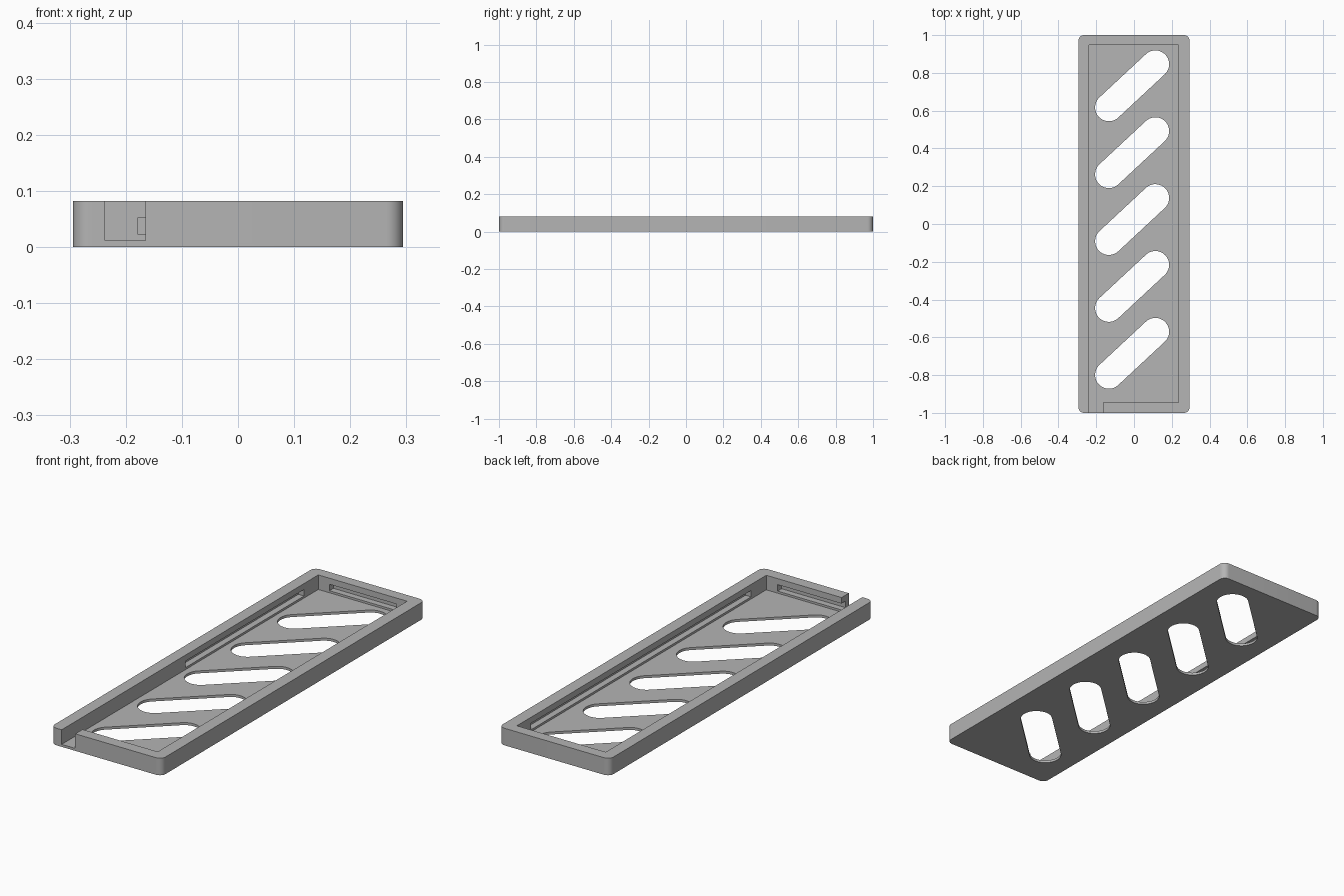
import bpy
import math

cube = bpy.data.objects.get("Cube")
if cube:
    bpy.data.objects.remove(cube, do_unlink=True)

# Main dimensions
HX, HY, HEIGHT, FLOOR = 0.294, 1.0, 0.082, 0.012
IN_L, IN_R, IN_F, IN_B = -0.237, 0.235, -0.945, 0.948
GAP = -0.165

grey = bpy.data.materials.new("plain grey")
grey.use_nodes = True
grey.diffuse_color = (0.46, 0.46, 0.46, 1)
grey.node_tree.nodes["Principled BSDF"].inputs["Base Color"].default_value = (0.46, 0.46, 0.46, 1)


def prism(name, outline, z0, z1):
    """Extrude a counter-clockwise outline from z0 to z1."""
    n = len(outline)
    verts = [(x, y, z) for z in (z0, z1) for x, y in outline]
    faces = [list(range(n))[::-1], list(range(n, 2 * n))]
    faces += [(i, (i + 1) % n, n + (i + 1) % n, n + i) for i in range(n)]
    mesh = bpy.data.meshes.new(name)
    mesh.from_pydata(verts, [], faces)
    mesh.materials.append(grey)
    obj = bpy.data.objects.new(name, mesh)
    bpy.context.collection.objects.link(obj)
    return obj


def box(name, x0, x1, y0, y1, z0, z1):
    return prism(name, [(x0, y0), (x1, y0), (x1, y1), (x0, y1)], z0, z1)


def arc(cx, cy, r, start, sweep, steps):
    angles = [start + sweep * i / steps for i in range(steps + 1)]
    return [(cx + r * math.cos(a), cy + r * math.sin(a)) for a in angles]


def cut(target, cutter):
    cutter.hide_render = True
    mod = target.modifiers.new("cut", 'BOOLEAN')
    mod.operation = 'DIFFERENCE'
    mod.solver = 'EXACT'
    mod.object = cutter
    bpy.context.view_layer.objects.active = target
    bpy.ops.object.modifier_apply(modifier=mod.name)
    bpy.data.objects.remove(cutter, do_unlink=True)


# Tray body with rounded vertical corners
R = 0.03
outline = []
for k, (sx, sy) in enumerate([(1, 1), (-1, 1), (-1, -1), (1, -1)]):
    outline += arc(sx * (HX - R), sy * (HY - R), R, k * math.pi / 2, math.pi / 2, 10)
tray = prism("tray", outline, 0, HEIGHT)

# Cavity, with a channel that opens through the front wall on one side
cut(tray, prism("cavity_cutter", [
    (IN_L, -1.1), (GAP, -1.1), (GAP, IN_F), (IN_R, IN_F), (IN_R, IN_B), (IN_L, IN_B)],
    FLOOR, HEIGHT + 0.1))

# Slanted round-ended slots through the floor
SLOT_R = 0.073
ax, ay, bx, by = -0.133, 0.617, 0.113, 0.846
lean = math.atan2(by - ay, bx - ax)
for i in range(5):
    dy = -0.354 * i
    slot = arc(bx, by + dy, SLOT_R, lean - math.pi / 2, math.pi, 20)
    slot += arc(ax, ay + dy, SLOT_R, lean + math.pi / 2, math.pi, 20)
    cut(tray, prism("slot_cutter", slot, -0.05, 0.04))

# Retaining grooves in the four inner walls
G0, G1, DEPTH, OVER = 0.022, 0.053, 0.03, 0.01
grooves = [
    (IN_L - DEPTH, IN_L + OVER, -0.06, 0.84),
    (IN_R - OVER, IN_R + DEPTH, -0.83, 0.84),
    (-0.178, 0.178, IN_B - OVER, IN_B + DEPTH),
    (GAP - OVER, 0.175, IN_F - DEPTH, IN_F + OVER),
]
for g in grooves:
    cut(tray, box("groove_cutter", *g, G0, G1))

# Smooth the round corners and slot ends, keep other edges sharp
bpy.ops.object.select_all(action='DESELECT')
tray.select_set(True)
bpy.context.view_layer.objects.active = tray
bpy.ops.object.shade_smooth_by_angle(angle=math.radians(30))
